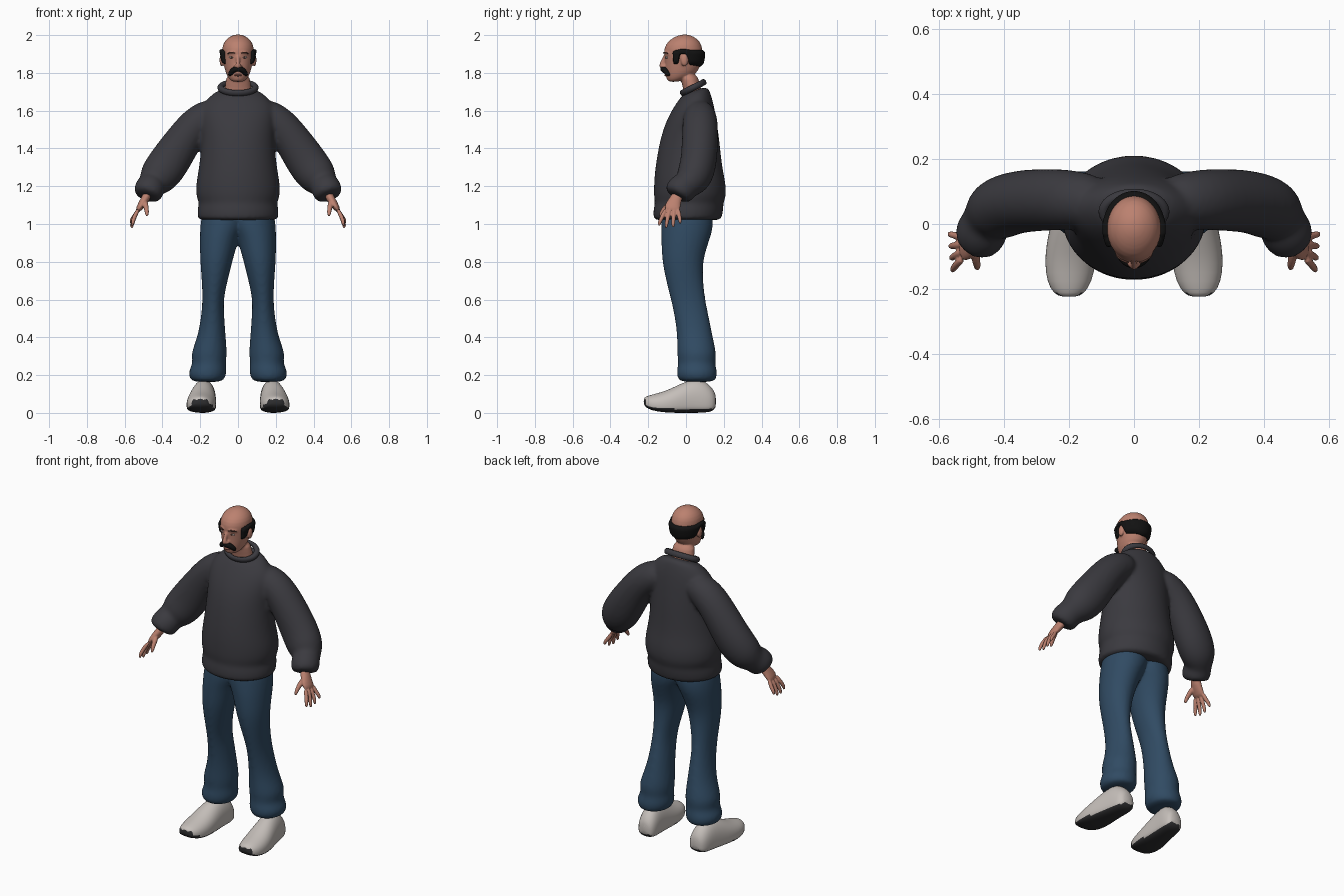
import bpy, bmesh
from math import sin, cos, pi, radians
from mathutils import Vector

cube = bpy.data.objects.get("Cube")
if cube:
    bpy.data.objects.remove(cube, do_unlink=True)

SEG = 28


def material(name, r, g, b):
    m = bpy.data.materials.new(name)
    m.use_nodes = True
    m.diffuse_color = (r, g, b, 1)
    shader = next(n for n in m.node_tree.nodes if n.type == 'BSDF_PRINCIPLED')
    shader.inputs["Base Color"].default_value = (r, g, b, 1)
    shader.inputs["Roughness"].default_value = 0.8
    return m


skin = material("skin", .50, .22, .16)
lip = material("lip", .32, .12, .09)
brow = material("brow_brown", .09, .04, .03)
black = material("hair_black", .006, .006, .006)
white = material("eye_white", .6, .55, .52)
wool = material("charcoal_wool", .043, .042, .05)
denim = material("blue_denim", .03, .07, .125)
leather = material("pale_leather", .56, .52, .49)
rubber = material("dark_rubber", .028, .028, .03)


# ---- cross-section helpers: each returns a list of rings ----
def ellipse(z, y0, y1, x0, x1, tilt=0):
    cx, cy, rx, ry = (x0 + x1) / 2, (y0 + y1) / 2, (x1 - x0) / 2, (y1 - y0) / 2
    ring = []
    for i in range(SEG):
        a = 2 * pi * i / SEG
        ring.append(Vector((cx + rx * cos(a), cy + ry * sin(a), z + tilt * ry * sin(a))))
    return ring


def tube(path):
    """Path of (x, y, z, radius along y, radius across)."""
    pts = [Vector(p[:3]) for p in path]
    rings = []
    for i, p in enumerate(path):
        d = (pts[min(i + 1, len(pts) - 1)] - pts[max(i - 1, 0)]).normalized()
        u = Vector((0, 1, 0))
        u = (u - u.dot(d) * d).normalized()
        v = d.cross(u)
        ru, rv = p[3], p[-1]
        rings.append([pts[i] + u * ru * cos(2 * pi * k / SEG) + v * rv * sin(2 * pi * k / SEG)
                      for k in range(SEG)])
    return rings


def blob(x, y, z, rx, ry, rz):
    rings = []
    for i in range(9):
        a = -pi / 2 + .1 + (pi - .2) * i / 8
        c = cos(a)
        rings.append(ellipse(z + rz * sin(a), y - ry * c, y + ry * c, x - rx * c, x + rx * c))
    return rings


def mirrored(rings, s):
    return [[Vector((p.x * s, p.y, p.z)) for p in ring] for ring in rings]


def build(name, parts, mats, voxel=0, smooth=0, subdiv=1, rule=None):
    """Lofts all parts into one object, optionally fused by a voxel remesh."""
    bm = bmesh.new()
    for rings in parts:
        vs = [[bm.verts.new(p) for p in ring] for ring in rings]
        for a, b in zip(vs, vs[1:]):
            n = len(a)
            for i in range(n):
                bm.faces.new((a[i], a[(i + 1) % n], b[(i + 1) % n], b[i]))
        bm.faces.new(vs[0])
        bm.faces.new(vs[-1])
    bmesh.ops.recalc_face_normals(bm, faces=bm.faces)
    if rule:
        for f in bm.faces:
            f.material_index = rule(f)
    me = bpy.data.meshes.new(name)
    bm.to_mesh(me)
    bm.free()
    ob = bpy.data.objects.new(name, me)
    bpy.context.collection.objects.link(ob)
    for m in mats:
        me.materials.append(m)
    if subdiv:
        ob.modifiers.new("subdivide", 'SUBSURF').levels = subdiv
    if voxel:
        r = ob.modifiers.new("fuse", 'REMESH')
        r.mode, r.voxel_size = 'VOXEL', voxel
        sm = ob.modifiers.new("soften", 'SMOOTH')
        sm.factor, sm.iterations = .5, smooth
    bpy.context.view_layer.objects.active = ob
    for mod in [m.name for m in ob.modifiers]:
        bpy.ops.object.modifier_apply(modifier=mod)
    if not ob.data.materials:
        ob.data.materials.append(mats[0])
    ob.data.shade_smooth()
    return ob


SIDES = (("left", 1), ("right", -1))

# ---- head, neck, nose, ears: z, front, back, half width ----
skull = [(1.752, -.092, -.045, .028), (1.765, -.102, .0, .045), (1.79, -.109, .05, .062),
         (1.83, -.112, .075, .073), (1.87, -.112, .086, .081), (1.91, -.119, .09, .085),
         (1.95, -.110, .083, .082), (1.98, -.08, .062, .062), (1.997, -.045, .03, .034),
         (2.003, -.02, .008, .012)]
neck = [(1.62, -.0, .09, .075), (1.70, -.012, .086, .073), (1.74, -.02, .072, .067),
        (1.80, -.04, .062, .062)]
head = [[ellipse(z, f, b, -w, w) for z, f, b, w in part] for part in (skull, neck)]
head.append(tube([(0, -.110, 1.895, .009), (0, -.124, 1.86, .010), (0, -.132, 1.838, .014),
                  (0, -.122, 1.825, .012, .016)]))
for label, s in SIDES:
    head.append(blob(s * .086, -.008, 1.868, .012, .021, .034))
    head.append(blob(s * .012, -.119, 1.833, .011, .013, .009))
    head.append(mirrored(tube([(.008, -.112, 1.905, .009), (.035, -.105, 1.908, .009),
                               (.06, -.085, 1.9, .007)]), s))
build("head_and_neck", head, [skin], voxel=.0055, smooth=3)


# ---- hair fringe wrapped round the back of the skull ----
def skull_point(t, z, out):
    for a, b in zip(skull, skull[1:]):
        if a[0] <= z <= b[0]:
            k = (z - a[0]) / (b[0] - a[0])
            f, r, w = (a[i] + (b[i] - a[i]) * k for i in (1, 2, 3))
            return Vector(((w + out) * sin(t), (f + r) / 2 + ((r - f) / 2 + out) * cos(t), z))


def hair_bottom(deg):
    if deg < 70:
        return 1.825 + .012 * deg / 70
    if deg < 82:
        return 1.837 + .058 * (deg - 70) / 12
    return 1.897 if deg < 104 else 1.842


hair = []
for i in range(63):
    deg = -124 + 4 * i
    low, high = hair_bottom(abs(deg)), 1.928 - .006 * (abs(deg) > 112)
    edge = i in (0, 62)
    outer = [skull_point(radians(deg), low + (high - low) * k / 6,
                         -.006 if edge or k in (0, 6) else .013) for k in range(7)]
    inner = [skull_point(radians(deg), low + (high - low) * k / 6, -.01) for k in (5, 3, 1)]
    hair.append(outer + inner)
build("hair_fringe", [hair], [black])

# ---- facial details ----
tash = [(.047, -.088, 1.783, .008), (.038, -.102, 1.803, .014), (.018, -.119, 1.82, .016)]
tash += [(0, -.124, 1.822, .014)] + [(-x, y, z, r) for x, y, z, r in reversed(tash)]
build("moustache", [tube(tash)], [black])
build("lower_lip", [blob(0, -.106, 1.788, .022, .009, .006)], [lip])
for label, s in SIDES:
    build(label + "_eye", [blob(s * .034, -.101, 1.882, .013, .009, .006)], [white])
    build(label + "_iris", [blob(s * .034, -.107, 1.882, .005, .004, .005)], [brow])
    build(label + "_eyebrow", [mirrored(tube([(.014, -.12, 1.904, .003), (.036, -.113, 1.909, .005),
                                              (.058, -.093, 1.902, .003)]), s)], [brow])

# ---- sweater: z, front, back, half width, tilt ----
torso = [(1.018, -.165, .18, .205, 0), (1.03, -.175, .19, .216, 0), (1.085, -.173, .2, .216, 0),
         (1.112, -.164, .198, .206, 0), (1.145, -.172, .214, .224, 0), (1.22, -.17, .211, .223, 0),
         (1.3, -.164, .192, .206, 0), (1.45, -.138, .177, .192, 0), (1.55, -.104, .162, .2, 0),
         (1.63, -.062, .147, .195, .05), (1.685, -.03, .128, .14, .2), (1.71, -.015, .11, .1, .4)]
sleeve = [(.08, .07, 1.61, .075), (.2, .075, 1.555, .094), (.283, .075, 1.455, .096),
          (.372, .068, 1.315, .097, .112), (.43, .04, 1.24, .097, .103), (.455, .008, 1.208, .072),
          (.464, -.015, 1.195, .08), (.478, -.042, 1.165, .078), (.485, -.052, 1.145, .064)]
parts = [[ellipse(z, f, b, -w, w, t) for z, f, b, w, t in torso]]
parts += [mirrored(tube(sleeve), s) for label, s in SIDES]
build("sweater", parts, [wool], voxel=.011, smooth=5, subdiv=2)

# Collar roll, higher at the nape
bpy.ops.mesh.primitive_torus_add(major_radius=.092, minor_radius=.017, major_segments=48,
                                 minor_segments=14, location=(0, .038, 1.722),
                                 rotation=(radians(27), 0, 0))
collar = bpy.context.object
collar.name = "collar"
collar.scale = (1, .7, 1)
collar.data.materials.append(wool)
collar.data.shade_smooth()

# ---- trousers: z, front, back, inner x, outer x ----
leg = [(1.10, -.125, .14, -.05, .185), (1.0, -.132, .147, -.05, .2), (.94, -.132, .133, -.012, .202),
       (.88, -.13, .112, .008, .202), (.8, -.126, .089, .03, .2), (.7, -.106, .09, .055, .192),
       (.6, -.08, .102, .078, .187), (.5, -.058, .123, .072, .196), (.4, -.046, .142, .065, .215),
       (.31, -.048, .163, .057, .252), (.265, -.04, .152, .066, .236), (.22, -.05, .166, .058, .264),
       (.185, -.046, .162, .068, .257), (.162, -.03, .15, .085, .24)]
leg_rings = [ellipse(*row) for row in leg]
build("trousers", [mirrored(leg_rings, s) for label, s in SIDES], [denim],
      voxel=.011, smooth=4, subdiv=2)


# ---- shoes: y, bottom, top, half width, centre x ----
def shoe_ring(y, z0, z1, w, cx):
    ring = []
    for i in range(SEG):
        c, v = cos(2 * pi * i / SEG), sin(2 * pi * i / SEG)
        flat = abs(v) ** (.45 if v < 0 else .9) * (1 if v > 0 else -1)
        mid = z0 + (z1 - z0) * .35
        z = mid + flat * (z1 - mid if v > 0 else mid - z0)
        ring.append(Vector((cx + w * c, y, z)))
    return ring


def sole_rule(face):
    c = face.calc_center_median()
    toe = face.normal.y < -.55 and c.z < .072
    return int(face.normal.z < -.5 or toe)


shoe = [(-.224, .05, .075, .022, .2), (-.216, .03, .086, .046, .2), (-.18, .012, .097, .069, .199),
        (-.12, .003, .112, .079, .196), (-.06, 0, .138, .078, .192), (0, 0, .168, .07, .186),
        (.06, 0, .182, .063, .18), (.105, .002, .165, .06, .175), (.14, .008, .132, .052, .172),
        (.16, .03, .095, .032, .17)]
shoe_rings = [shoe_ring(*row) for row in shoe]
ankle = [(.15, .06, .12, .15, .21), (.3, .03, .11, .13, .2)]

# ---- hands: tapered palm, four fanned fingers and a thumb ----
hand = [tube([(.475, -.04, 1.165, .03, .024), (.492, -.055, 1.13, .032, .023),
              (.512, -.07, 1.1, .042, .02), (.534, -.076, 1.066, .043, .013)]),
        tube([(.492, -.075, 1.12, .016), (.486, -.112, 1.085, .013), (.482, -.13, 1.06, .011),
              (.482, -.139, 1.04, .007)])]
for i in range(4):
    base, tip = -.107 + .022 * i, -.142 + .037 * i
    drop = (.988, .976, .98, 1.0)[i]
    hand.append(tube([(.526, base, 1.08, .011), (.548, base * .5 + tip * .5, 1.04, .0115),
                      (.558 + .003 * i, tip, drop + .02, .010), (.559 + .003 * i, tip, drop, .006)]))

for label, s in SIDES:
    build(label + "_shoe", [mirrored(shoe_rings, s)], [leather, rubber], rule=sole_rule)
    build(label + "_ankle", [mirrored([ellipse(*row) for row in ankle], s)], [skin])
    build(label + "_hand", [mirrored(part, s) for part in hand], [skin], voxel=.0045, smooth=2)
